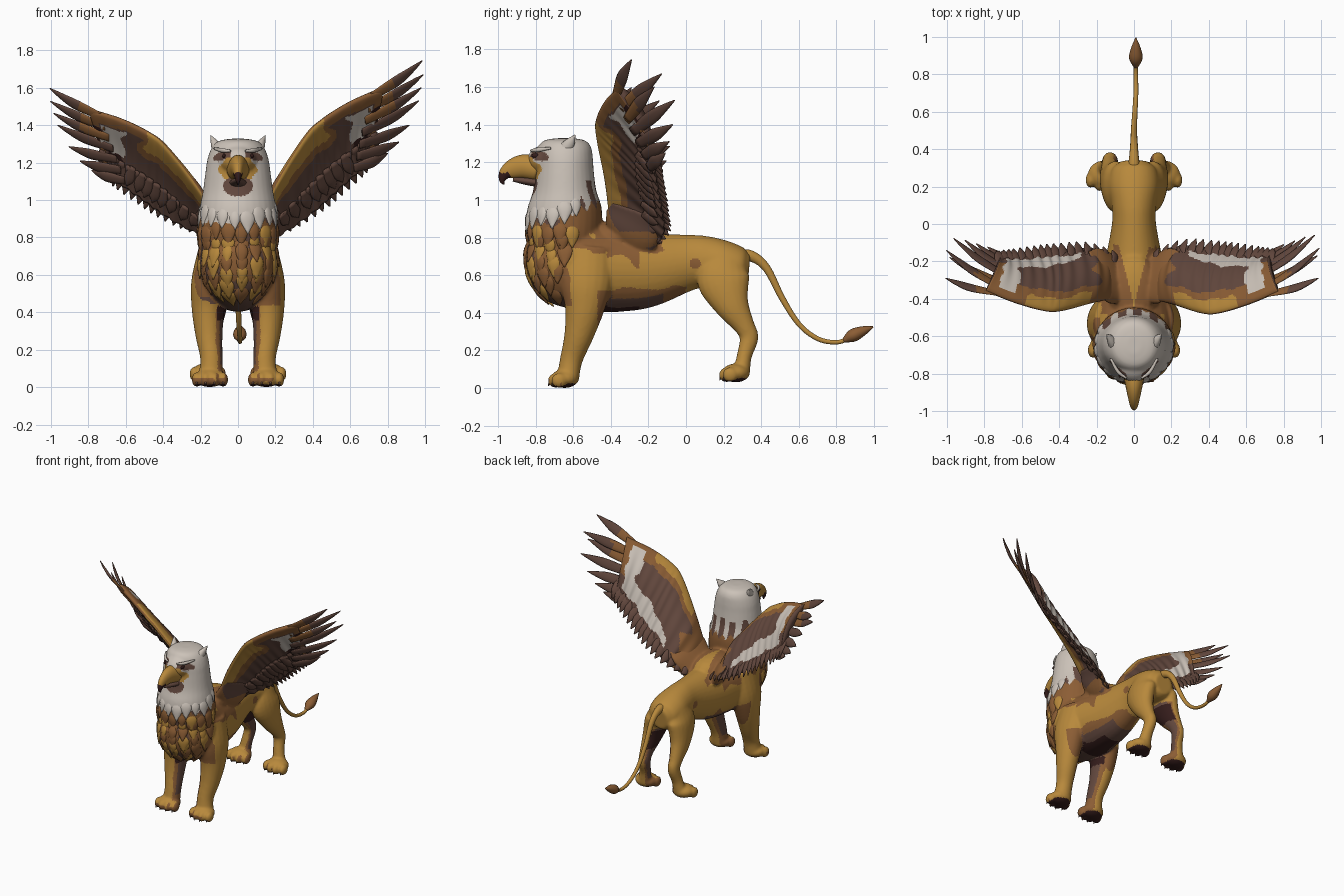
import bpy, bmesh, math, random
from mathutils import Vector, Matrix, noise
from mathutils.bvhtree import BVHTree

random.seed(4)
cube = bpy.data.objects.get("Cube")
if cube:
    bpy.data.objects.remove(cube, do_unlink=True)

GOLD, OCHRE, BROWN, WHITE, DARK = range(5)
PALETTE = [("gold_fur", (.48, .25, .045)), ("ochre_feather", (.26, .11, .035)),
           ("brown_feather", (.125, .065, .048)), ("white_feather", (.60, .54, .48)),
           ("dark_maroon", (.035, .012, .011))]
MATS = []
for label, rgb in PALETTE:
    m = bpy.data.materials.new(label)
    m.use_nodes = True
    m.diffuse_color = (*rgb, 1)
    m.node_tree.nodes["Principled BSDF"].inputs["Base Color"].default_value = (*rgb, 1)
    MATS.append(m)


def finish(name, bm):
    bmesh.ops.recalc_face_normals(bm, faces=bm.faces)
    for f in bm.faces:
        f.smooth = True
    mesh = bpy.data.meshes.new(name)
    bm.to_mesh(mesh)
    bm.free()
    for m in MATS:
        mesh.materials.append(m)
    obj = bpy.data.objects.new(name, mesh)
    bpy.context.scene.collection.objects.link(obj)
    return obj


def curve(points, k):
    """Smooth curve through points of any dimension."""
    p = [Vector(q) for q in points]
    p = [p[0] * 2 - p[1]] + p + [p[-1] * 2 - p[-2]]
    out = []
    for i in range(1, len(p) - 2):
        a, b, c, d = p[i - 1:i + 3]
        for j in range(k):
            t = j / k
            out.append(b + (c - a) * (t / 2) + (a * 2 - b * 5 + c * 4 - d) * (t * t / 2)
                       + (b * 3 - a - c * 3 + d) * (t ** 3 / 2))
    return out + [p[-2]]


def tube(bm, points, side=(1, 0, 0), n=20, k=5, mat=GOLD):
    """Elliptical loft; each point is x, y, z, radius along side, other radius."""
    path = curve(points, k)
    rings = []
    for i, q in enumerate(path):
        tangent = (path[min(i + 1, len(path) - 1)] - path[max(i - 1, 0)]).to_3d().normalized()
        s = Vector(side)
        s = (s - tangent * s.dot(tangent)).normalized()
        o = tangent.cross(s)
        ra, rb = max(q[3], .002), max(q[4], .002)
        ring = []
        for j in range(n):
            a = math.tau * j / n
            ring.append(bm.verts.new(q.to_3d() + s * (ra * math.cos(a)) + o * (rb * math.sin(a))))
        rings.append(ring)
    faces = [bm.faces.new(rings[0][::-1]), bm.faces.new(rings[-1])]
    for r, t in zip(rings, rings[1:]):
        for j in range(n):
            faces.append(bm.faces.new((r[j], r[(j + 1) % n], t[(j + 1) % n], t[j])))
    for f in faces:
        f.material_index = mat
    return faces


def ball(bm, center, radii, mat=GOLD):
    mx = Matrix.Translation(center) @ Matrix.Diagonal((*radii, 1))
    made = bmesh.ops.create_uvsphere(bm, u_segments=20, v_segments=12, radius=1, matrix=mx)
    for v in made["verts"]:
        for f in v.link_faces:
            f.material_index = mat


# Body, head, shoulders and legs, fused into one skin
bm = bmesh.new()
tube(bm, [(0, -.825, .785, .06, .07), (0, -.79, .765, .13, .13), (0, -.73, .73, .185, .2),
          (0, -.64, .685, .215, .245), (0, -.5, .64, .21, .235), (0, -.35, .625, .185, .22),
          (0, -.2, .63, .155, .2), (0, 0, .665, .118, .152), (0, .1, .67, .12, .138),
          (0, .2, .655, .135, .128), (0, .29, .635, .12, .11), (0, .335, .63, .07, .08)], n=32)
tube(bm, [(0, -.65, .7, .2, .17), (0, -.65, .82, .215, .2), (0, -.645, .95, .205, .198),
          (0, -.645, 1.05, .187, .168), (0, -.645, 1.15, .174, .155), (0, -.645, 1.22, .163, .15),
          (0, -.645, 1.28, .14, .14), (0, -.645, 1.315, .105, .11), (0, -.645, 1.328, .04, .05)], n=32)
ball(bm, (0, -.735, 1.21), (.105, .11, .085))
ball(bm, (0, -.36, .8), (.14, .2, .09))
for s in (-1, 1):
    tube(bm, [(s * .05, -.3, .74, .13, .06), (s * .12, -.285, .82, .15, .05), (s * .17, -.275, .9, .16, .03),
              (s * .21, -.27, .95, .14, .012)], side=(0, .75, -.5))
    tube(bm, [(s * .12, -.52, .74, .09, .14), (s * .15, -.53, .56, .1, .14), (s * .16, -.54, .42, .088, .105),
              (s * .155, -.57, .28, .073, .078), (s * .142, -.61, .15, .06, .06), (s * .148, -.63, .04, .068, .06)])
    tube(bm, [(s * .075, .2, .67, .06, .11), (s * .098, .2, .57, .074, .14), (s * .12, .245, .44, .064, .093),
              (s * .128, .31, .33, .046, .056), (s * .128, .335, .265, .042, .05),
              (s * .14, .31, .17, .042, .04), (s * .155, .295, .08, .052, .045)])
    # Paws with four toes
    for px, py, pz in ((.15, -.645, 0), (.162, .265, .03)):
        ball(bm, (s * px, py, pz + .05), (.085, .075, .05))
        for i in range(4):
            off = (i - 1.5) * .047
            ball(bm, (s * px + off, py - .058 + abs(off) * .4, pz + .04), (.027, .042, .04))
body = finish("body", bm)
remesh = body.modifiers.new("fuse", "REMESH")
remesh.mode = "VOXEL"
remesh.voxel_size = .009
relax = body.modifiers.new("relax", "SMOOTH")
relax.iterations = 6
skin = bpy.data.meshes.new_from_object(body.evaluated_get(bpy.context.evaluated_depsgraph_get()))
body.modifiers.clear()
body.data = skin
skin.materials.clear()
for m in MATS:
    skin.materials.append(m)


def skin_colour(c, n):
    x, y, z = c
    wob = noise.noise(c * 9) * .05
    inner = n.x * (1 if x > 0 else -1)
    angle = math.atan2(x, -(y + .65))
    tooth = abs((angle * 5) % 2 - 1) * .05
    if z > .85 + .3 * max(0, y + .82) + tooth and y < -.44:
        # Nape streaks, chin patch, beak base and eye patches
        if y > -.56 and z < 1.1 + wob and math.sin(x * 75) > -.1:
            return BROWN
        if y < -.74 and math.hypot(x / .08, (z - 1.075) / .055) < 1:
            return BROWN
        if y < -.765 and 1.11 < z < 1.225 and abs(x) < .1 - .45 * abs(z - 1.16) + wob * .4:
            return GOLD
        if math.hypot((y + .785) / .055, (z - 1.236 + .2 * (y + .785)) / .028) < 1 and abs(x) > .04:
            return BROWN
        return WHITE
    if z < .1 and n.z < -.7:
        return DARK
    if z > .36 and n.z < -.6 and y < -.12:
        return DARK if -.5 < y < -.25 and n.z < -.85 else BROWN
    if y < -.62 + wob and z > .44:
        return BROWN if wob < -.012 else OCHRE
    # Wing roots and the gold wedge along the back
    if z > .83 and abs(x) > .15 and inner > .1 and -.46 < y:
        return BROWN
    if y < -.1 + wob * 2 and z > (.68 if -.42 < y < -.25 else .74) + wob * 1.5:
        if abs(x) < .02 + .25 * (y + .36) and z > .78:
            return GOLD
        return GOLD if y < -.48 and abs(x) > .1 and z < .82 and wob > .006 else OCHRE
    # Inner legs, flanks and toes
    if .36 < z < .5 and inner < -.6:
        return DARK
    if z < .52 and inner < -.5 + wob * 4:
        return BROWN if inner < -.8 and z > .12 else OCHRE
    if -.47 < y < 0 and z < .51 + wob * 1.4:
        return OCHRE
    if z < .045 and y < -.66 and wob > .004:
        return OCHRE
    if math.hypot(y - .05, z - .66) < .03 and abs(x) > .09:
        return OCHRE
    return GOLD


for p in skin.polygons:
    p.use_smooth = True
    p.material_index = skin_colour(p.center, p.normal)
surface = BVHTree.FromPolygons([v.co for v in skin.vertices], [p.vertices for p in skin.polygons])

# Layered chest tufts and a white collar laid on the skin
bm = bmesh.new()
for row in range(8):
    spread = 1.9 if row == 0 else 1.75 - row * .1
    count = 13 if row == 0 else 12 - row
    for i in range(count):
        a = spread * (2 * (i + .5 * (row % 2)) / (count - .5) - 1)
        d = Vector((math.sin(a), -math.cos(a), 0))
        h = .915 + .05 * max(0, abs(a) - .8) if row == 0 else .89 - row * .055
        hit, nor, _, _ = surface.ray_cast(Vector((0, -.62, h + random.uniform(-.018, .018))) + d, -d)
        if not hit:
            continue
        down = (Vector((0, 0, -1)) + nor * nor.z).normalized()
        size = random.uniform(.85, 1.25)
        mat = random.choice((GOLD, GOLD, OCHRE, OCHRE, OCHRE)) if row else WHITE
        start, mid, tip = hit - down * .06 - nor * .014, hit - nor * .006, hit + down * .07 * size - nor * .002
        tube(bm, [(*start, .01, .004), (*mid, .036 * size, .014), (*tip, .003, .003)],
             side=down.cross(nor), n=10, k=4, mat=mat)
finish("chest_feathers", bm)

# Hooked beak with dark tip
bm = bmesh.new()
for f in tube(bm, [(0, -.79, 1.165, .062, .066), (0, -.86, 1.178, .047, .064), (0, -.92, 1.165, .034, .053),
                   (0, -.962, 1.14, .023, .034), (0, -.977, 1.105, .013, .017), (0, -.968, 1.082, .003, .003)]):
    c = f.calc_center_median()
    if c.z < 1.145 and c.y < -.935:
        f.material_index = DARK
tube(bm, [(0, -.77, 1.09, .05, .025), (0, -.85, 1.1, .036, .02), (0, -.92, 1.11, .012, .012)], mat=BROWN)
finish("beak", bm)

# Eyes, brows and ear tufts
bm = bmesh.new()
for s in (-1, 1):
    hit = surface.ray_cast(Vector((s * .5, -.8, 1.236)), Vector((-s, 0, 0)))[0]
    ball(bm, hit, (.009, .022, .012), DARK)
    tube(bm, [(s * .04, -.825, 1.262, .006, .006), (s * .085, -.79, 1.266, .012, .01),
              (s * .125, -.72, 1.275, .006, .006)], side=(0, 0, 1), n=10, mat=WHITE)
    tube(bm, [(s * .1, -.66, 1.25, .035, .04), (s * .124, -.62, 1.3, .022, .03),
              (s * .146, -.59, 1.345, .002, .003)], n=10, mat=WHITE)
finish("eyes_and_ears", bm)

# Claws
bm = bmesh.new()
for s in (-1, 1):
    for px, py, pz in ((.15, -.732, 0), (.162, .178, .03)):
        for i in range(4):
            x, y = s * px + (i - 1.5) * .047, py + abs(i - 1.5) * .018
            tube(bm, [(x, y + .02, pz + .04, .011, .011), (x, y, pz + .03, .008, .008),
                      (x, y - .008, pz + .01, .002, .002)], n=8, k=2, mat=BROWN)
finish("claws", bm)

# Tail and tuft
bm = bmesh.new()
tube(bm, [(0, .27, .7, .04, .04), (0, .35, .7, .027, .03), (0, .43, .635, .02, .022), (0, .51, .48, .016, .017),
          (.005, .6, .34, .014, .014), (.01, .7, .262, .013, .013), (.01, .8, .243, .012, .012),
          (.01, .87, .265, .012, .012)], n=14)
tube(bm, [(.01, .835, .25, .01, .01), (.01, .885, .278, .036, .034), (.01, .94, .303, .026, .026),
          (.01, .995, .325, .003, .004)], n=12, mat=OCHRE)
finish("tail", bm)

# Wings: a cambered blade with trailing and tip feathers
LEAD = [(.09, -.40, .84), (.21, -.43, 1.1), (.36, -.475, 1.34), (.45, -.475, 1.43), (.6, -.43, 1.525), (.77, -.36, 1.6)]
TRAIL = [(.1, -.15, .74), (.26, -.1, .82), (.41, -.11, .92), (.52, -.13, 1.02), (.64, -.15, 1.13), (.73, -.16, 1.23)]
TIPS = [(.985, -.29, 1.745), (.99, -.13, 1.67), (.98, -.17, 1.6), (.965, -.06, 1.53),
        (.915, -.07, 1.4), (.86, -.09, 1.31), (.8, -.11, 1.25)]


def blade_colour(u, v, top):
    w = noise.noise(Vector((u * 9, v * 5, top))) * .06
    u, v = u + w, v + w
    if top:
        if u > .95:
            return OCHRE if v < .65 else BROWN
        if (u > .81 and .08 < v < .8) or (u > .26 and .8 - .25 * u < v < .85):
            return WHITE
        if v < .13 and .22 < u < .72:
            return GOLD
        return OCHRE if v < .22 or u < .2 else BROWN
    if .77 < u < .94 and .17 < v < .58:
        return WHITE
    if (.8 < u < .93 and .58 < v < .72) or (u > .95 and .25 < v < .5):
        return DARK
    if v < .24 and u < .62:
        return GOLD
    return OCHRE if v < (.36 if u < .66 else .15) or u > .95 else BROWN


def make_wing(name, right):
    bm = bmesh.new()
    k, nv = 20, 48
    lead, trail = curve(LEAD, k), curve(TRAIL, k)
    nu = len(lead) - 1
    grid = {}
    normals = []
    for i in range(nu + 1):
        span = lead[min(i + 1, nu)] - lead[max(i - 1, 0)]
        nor = span.cross(trail[i] - lead[i]).normalized()
        normals.append(nor)
        root = min(1, i * 5 / nu)
        for j in range(nv + 1):
            v = j / nv
            ripple = .006 * v * math.sin(70 * i / nu)
            mid = lead[i].lerp(trail[i], v * .95) + nor * (.035 * root * math.sin(math.pi * v) + ripple)
            half = .075 * root * math.sqrt(v) * (1 - v) + .004
            for top in (0, 1):
                grid[i, j, top] = bm.verts.new(mid + nor * (half if top else -half))
    for top in (0, 1):
        for i in range(nu):
            for j in range(nv):
                f = bm.faces.new([grid[a, b, top] for a, b in ((i, j), (i + 1, j), (i + 1, j + 1), (i, j + 1))])
                f.material_index = blade_colour(i / nu, j / nv, top)
    rim = [(i, 0) for i in range(nu)] + [(nu, j) for j in range(nv)]
    rim += [(i, nv) for i in range(nu, 0, -1)] + [(0, j) for j in range(nv, 0, -1)]
    for a, b in zip(rim, rim[1:] + rim[:1]):
        f = bm.faces.new((grid[*a, 0], grid[*b, 0], grid[*b, 1], grid[*a, 1]))
        f.material_index = OCHRE if a[1] == 0 else BROWN
    # Two overlapping rows of trailing feathers, the upper one stopping short of the tip
    for row, (back, reach, count, end) in enumerate(((.62, 1.06, 17, 1), (.6, .88, 10, .74))):
        for i in range(count):
            at = int((i + .6) * nu * end / count)
            chord = trail[at] - lead[at]
            out = (lead[min(at + 4, nu)] - lead[max(at - 4, 0)]).normalized()
            lift = normals[at] * (.004 - .014 * row)
            a, c = lead[at] + chord * back, lead[at] + chord * reach + out * .03 + lift
            b = a.lerp(c, .62) + normals[at] * .01 + lift
            tube(bm, [(*a, .02, .006), (*b, .033, .009), (*c, .004, .003)], side=out, n=8, k=4, mat=BROWN)
    # Long, separate tip feathers with ochre bases near the leading edge
    chord = trail[-1] - lead[-1]
    for i, tip in enumerate(TIPS):
        base = Vector((.71, -.375, 1.55)).lerp(Vector((.62, -.2, 1.17)), i / (len(TIPS) - 1))
        tip = Vector(tip)
        bend = normals[-1] * .015
        m, e = base.lerp(tip, .5) - bend, base.lerp(tip, .8) - bend * .6
        for f in tube(bm, [(*base, .026, .006), (*m, .036, .011), (*e, .02, .009), (*tip, .003, .003)],
                      side=chord, n=10, mat=BROWN):
            if i < 3 and f.calc_center_median().x < .83:
                f.material_index = OCHRE
    if right:
        pivot = Vector((.15, -.3, .95))
        lower = Matrix.Translation(pivot) @ Matrix.Rotation(math.radians(6.5), 4, "Y") @ Matrix.Scale(.93, 4)
        bm.transform(Matrix.Diagonal((-1, 1, 1, 1)) @ lower @ Matrix.Translation(-pivot))
    return finish(name, bm)


make_wing("left_wing", False)
make_wing("right_wing", True)
